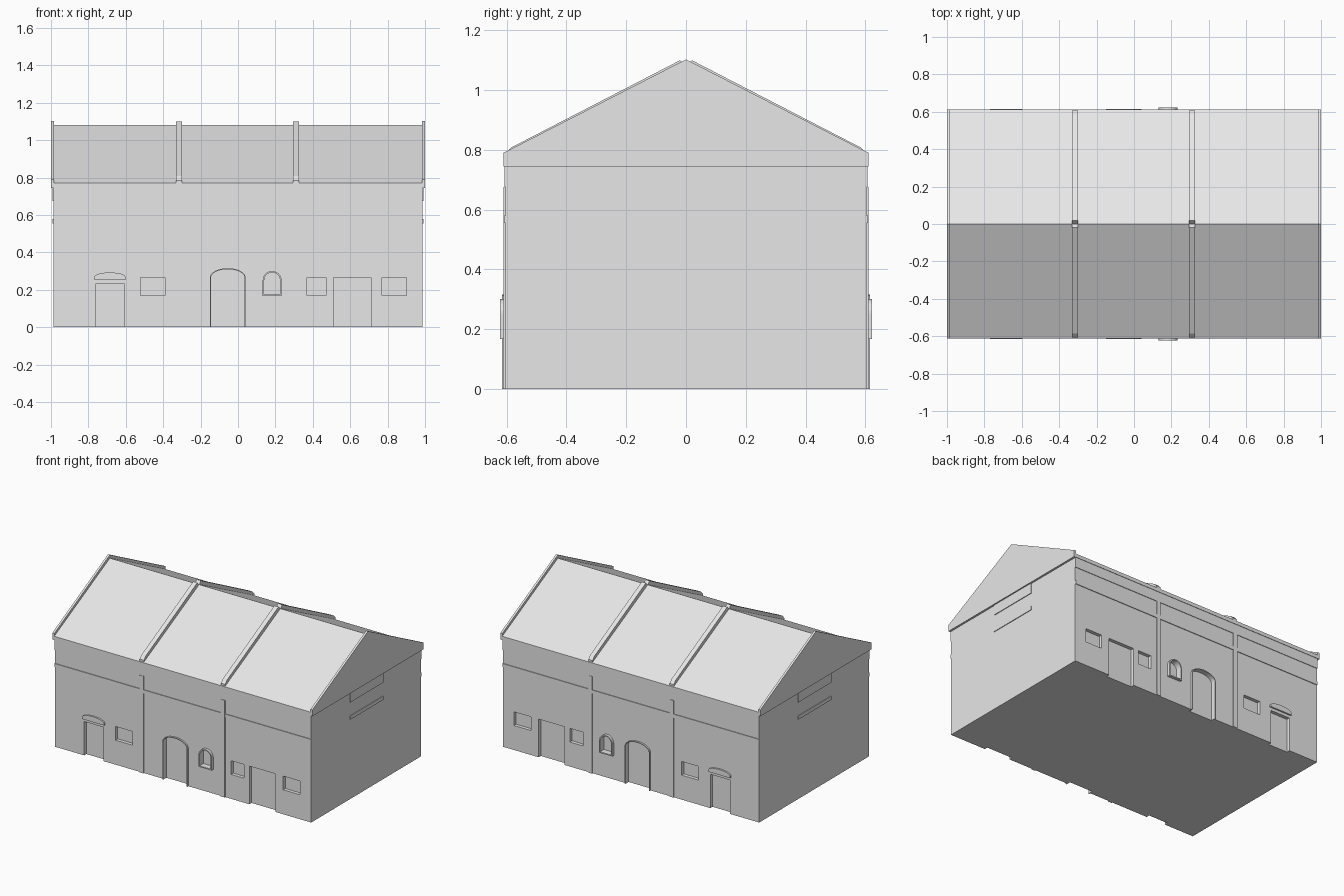
import bpy, math
from mathutils import Vector

cube = bpy.data.objects.get("Cube")
if cube:
    bpy.data.objects.remove(cube, do_unlink=True)

GREY = (0.8, 0.8, 0.8, 1)
mat = bpy.data.materials.new("pale grey")
mat.use_nodes = True
mat.diffuse_color = GREY
mat.node_tree.nodes["Principled BSDF"].inputs["Base Color"].default_value = GREY


def make(name, verts, faces):
    mesh = bpy.data.meshes.new(name)
    mesh.from_pydata(verts, [], faces)
    mesh.materials.append(mat)
    obj = bpy.data.objects.new(name, mesh)
    bpy.context.collection.objects.link(obj)
    # consistent outward normals
    import bmesh
    bm = bmesh.new()
    bm.from_mesh(mesh)
    bmesh.ops.recalc_face_normals(bm, faces=bm.faces)
    bm.to_mesh(mesh)
    bm.free()
    return obj


def prism(name, outline, axis, a, b):
    """Extrude a (horizontal, z) outline along the x or y axis."""
    n = len(outline)
    verts = [Vector((d, h, z)) if axis == "x" else Vector((h, d, z))
             for d in (a, b) for h, z in outline]
    faces = [tuple(range(n)), tuple(range(n, 2 * n))]
    faces += [(i, (i + 1) % n, n + (i + 1) % n, n + i) for i in range(n)]
    return make(name, verts, faces)


def opening(x0, x1, z0, spring, rise=0, grow=0, steps=12):
    """Rectangle with an optional arched head, widened by grow."""
    x0, x1 = x0 - grow, x1 + grow
    if not rise:
        return [(x0, z0), (x1, z0), (x1, spring + grow), (x0, spring + grow)]
    mid, half = (x0 + x1) / 2, (x1 - x0) / 2
    arc = [(mid + half * math.cos(math.pi * i / steps),
            spring + (rise + grow) * math.sin(math.pi * i / steps))
           for i in range(steps + 1)]
    return [(x0, z0), (x1, z0)] + arc


def cut(obj, cutters):
    bpy.context.view_layer.objects.active = obj
    for cutter in cutters:
        mod = obj.modifiers.new("cut", "BOOLEAN")
        mod.operation = "DIFFERENCE"
        mod.solver = "EXACT"
        mod.object = cutter
        bpy.ops.object.modifier_apply(modifier=mod.name)


# Hall body: stepped walls, cornice and pitched roof
side = [(0.604, 0), (0.604, 0.555), (0.609, 0.555), (0.609, 0.58), (0.604, 0.58),
        (0.604, 0.675), (0.608, 0.675), (0.608, 0.745), (0.611, 0.745), (0.611, 0.77)]
profile = side + [(0, 1.08)] + [(-y, z) for y, z in reversed(side)]
body = prism("hall_body", profile, "x", -0.986, 0.986)

# Openings shared by both long walls
ARCH_DOOR = (-0.145, 0.035, 0, 0.265, 0.045)
ARCH_WINDOW = (0.14, 0.225, 0.175, 0.25, 0.043)
openings = {
    "hooded_door": (-0.76, -0.61, 0, 0.235),
    "west_window": (-0.52, -0.39, 0.17, 0.265),
    "arch_door": ARCH_DOOR,
    "arch_window": ARCH_WINDOW,
    "inner_window": (0.37, 0.47, 0.17, 0.265),
    "wide_door": (0.51, 0.71, 0, 0.265),
    "east_window": (0.77, 0.90, 0.17, 0.265),
}

for s, where in ((-1, "front"), (1, "back")):
    cutters = {}
    for key, spec in openings.items():
        outline = opening(*spec)
        if spec[2] == 0:  # doors reach through the floor line
            outline = [(x, z if z > 0 else -0.05) for x, z in outline]
        cutters[key] = prism(where + "_cutter_" + key, outline, "y", s * 0.58, s * 0.7)
        cutters[key].hide_render = True
    cut(body, cutters.values())

    # Raised surrounds around the arched openings
    door = prism(where + "_arch_door_surround", opening(*ARCH_DOOR, grow=0.006),
                 "y", s * 0.585, s * 0.615)
    cut(door, [cutters["arch_door"]])
    x0, x1, z0, spring, rise = ARCH_WINDOW
    window = prism(where + "_arch_window_surround",
                   opening(x0, x1, z0 - 0.008, spring, rise, 0.008),
                   "y", s * 0.585, s * 0.622)
    cut(window, [cutters["arch_window"]])

    # Curved hood over the end door
    prism(where + "_door_hood", opening(-0.77, -0.6, 0.255, 0.268, 0.025, steps=8),
          "y", s * 0.59, s * 0.615)

    # Slim wall piers and roof ribs on the bay lines
    rib = [(s * 0.607, 0.765), (s * 0.607, 0.785), (s * 0.585, 0.808),
           (s * 0.02, 1.1), (0, 1.078)]
    for x, bay in ((-0.315, "right"), (0.31, "left")):
        prism(f"{where}_{bay}_pier", opening(x - 0.015, x + 0.015, 0, 0.675),
              "y", s * 0.59, s * 0.611)
        prism(f"{where}_{bay}_roof_rib", rib, "x", x - 0.016, x + 0.016)

    for cutter in cutters.values():
        bpy.data.objects.remove(cutter, do_unlink=True)

# Gable ends with raised parapets and short string courses
gable = [(-0.611, 0.745), (0.611, 0.745), (0.611, 0.79), (0, 1.103), (-0.611, 0.79)]
for s, where in ((-1, "right"), (1, "left")):
    prism(where + "_gable_parapet", gable, "x", s * 0.985, s)
    prism(where + "_upper_course", opening(-0.18, 0.18, 0.675, 0.745), "x", s * 0.98, s * 0.991)
    prism(where + "_lower_course", opening(-0.18, 0.18, 0.555, 0.58), "x", s * 0.98, s * 0.991)
